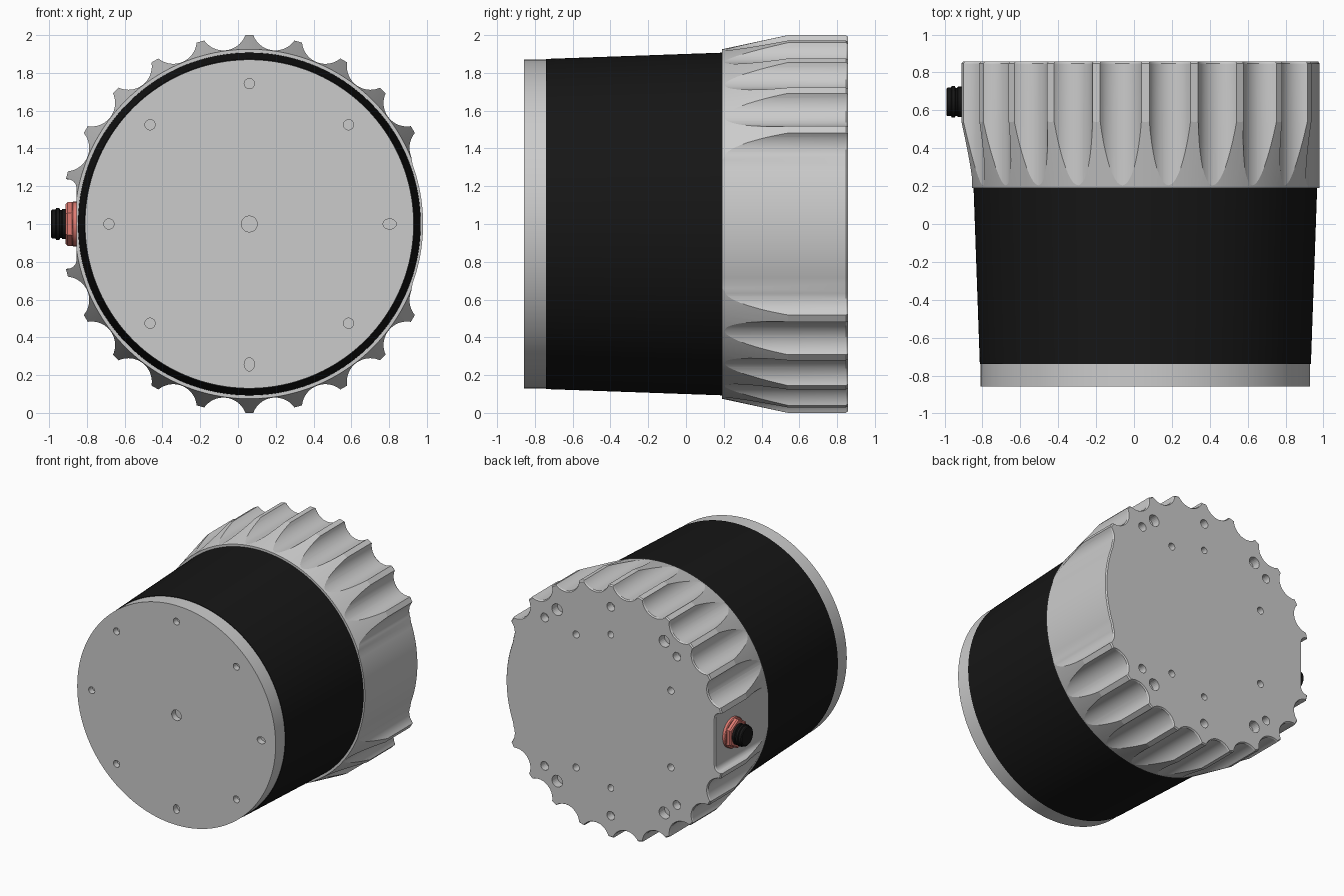
import bpy, bmesh
from math import sin, cos, asin, radians, tau

if "Cube" in bpy.data.objects:
    bpy.data.objects.remove(bpy.data.objects["Cube"])

CX, CZ = 0.06, 1.0          # axis of the round body (runs along y)


def loft(name, solids, colour=None):
    """Each solid is a list of equal-length rings, bridged and capped."""
    bm = bmesh.new()
    for rings in solids:
        vr = [[bm.verts.new(p) for p in ring] for ring in rings]
        n = len(vr[0])
        for a, b in zip(vr, vr[1:]):
            for i in range(n):
                j = (i + 1) % n
                bm.faces.new((a[i], a[j], b[j], b[i]))
        bm.faces.new(vr[0])
        bm.faces.new(vr[-1])
    bmesh.ops.recalc_face_normals(bm, faces=bm.faces)
    mesh = bpy.data.meshes.new(name)
    bm.to_mesh(mesh)
    bm.free()
    ob = bpy.data.objects.new(name, mesh)
    bpy.context.collection.objects.link(ob)
    if colour:
        mat = bpy.data.materials.new(name + "_colour")
        mat.diffuse_color = (*colour, 1)
        mat.use_nodes = True
        mat.node_tree.nodes["Principled BSDF"].inputs["Base Color"].default_value = mat.diffuse_color
        mesh.materials.append(mat)
    return ob


def ring_y(r, y, n=192, u=0, v=0, su=1, sv=1):
    return [(CX + u + r * su * cos(tau * i / n), y, CZ + v + r * sv * sin(tau * i / n))
            for i in range(n)]


def ring_x(r, x, n=48, y=0.645):
    return [(x, y + r * sin(tau * i / n), CZ + r * cos(tau * i / n)) for i in range(n)]


def boolean(ob, cutter, operation):
    mod = ob.modifiers.new("cut", 'BOOLEAN')
    mod.operation, mod.solver, mod.object = operation, 'EXACT', cutter
    bpy.context.view_layer.objects.active = ob
    bpy.ops.object.modifier_apply(modifier=mod.name)
    bpy.data.objects.remove(cutter)


def smooth(ob, angle):
    bpy.ops.object.select_all(action='DESELECT')
    ob.select_set(True)
    bpy.context.view_layer.objects.active = ob
    bpy.ops.object.shade_smooth_by_angle(angle=radians(angle))


# Finned outline: smooth arc on +x, scallops around, flat pocket on -x
EDGE, VALLEY = radians(6.3), 0.928
half_chord, sag = sin(EDGE), cos(EDGE) - VALLEY
R = (half_chord ** 2 + sag ** 2) / (2 * sag)
SWEEP = asin(half_chord / R)


def scallop(mid, start=-1.0, steps=20):
    m, pts = radians(mid), []
    for i in range(steps + 1):
        a = SWEEP * (start + (1 - start) * i / steps)
        rad, tan = VALLEY + R - R * cos(a), R * sin(a)
        pts.append((rad * cos(m) - tan * sin(m), rad * sin(m) + tan * cos(m)))
    return pts


outline = [(0.92 * cos(radians(d)), 0.92 * sin(radians(d))) for d in range(0, 22, 2)]
outline += scallop(22.5, 0, 10)
for k in range(9):
    outline += scallop(37.5 + 15 * k)
p0 = (cos(radians(166.2)), sin(radians(166.2)))
p1, p2 = (-0.915, 0.235), (-0.915, 0.185)
for i in range(13):
    t = i / 12
    outline.append(tuple((1 - t) ** 2 * a + 2 * t * (1 - t) * b + t * t * c
                         for a, b, c in zip(p0, p1, p2)))
outline += [(u, -v) for u, v in reversed(outline[1:])]


def outline_ring(y, s=1.0):
    return [(CX + u * s, y, CZ + v * s) for u, v in outline]


# Finned housing, trimmed by a cone at its front
housing = loft("finned_housing", [[outline_ring(0.1), outline_ring(0.847),
                                   outline_ring(0.857, 0.992)]])
cone = loft("cone_trim", [[ring_y(0.925, 0.19), ring_y(1.0, 0.54),
                           ring_y(1.01, 0.56), ring_y(1.01, 0.9)]])
boolean(housing, cone, 'INTERSECT')

# Screw holes in the back face: (u, v, radius), mirrored top to bottom
back = [(0.47, 0.68, 0.046), (-0.47, 0.68, 0.046), (0.58, 0.588, 0.034),
        (-0.58, 0.588, 0.034), (0, 0.828, 0.034), (0, 0.608, 0.026),
        (0.304, 0.527, 0.028), (-0.527, 0.304, 0.028)]
holes = [[ring_y(r, 0.79, 24, u, v * s), ring_y(r, 0.9, 24, u, v * s)]
         for u, v, r in back for s in (1, -1)]
boolean(housing, loft("back_holes", holes), 'DIFFERENCE')
smooth(housing, 10)

# Dark tapered barrel
barrel = loft("barrel", [[ring_y(0.874, -0.74), ring_y(0.907, 0.19)]], (0.008, 0.008, 0.008))
smooth(barrel, 30)

# Front plate with a ring of holes, two of them slotted, and a centre hole
plate = loft("front_plate", [[ring_y(0.87, -0.857), ring_y(0.87, -0.74)]])
holes = [[ring_y(0.042, -0.9, 24), ring_y(0.042, -0.81, 24)]]
for k in range(8):
    a = tau * k / 8
    u, v = 0.743 * cos(a), 0.743 * sin(a)
    su, sv = (1.3 if k == 0 else 1), (1.3 if k == 6 else 1)
    holes.append([ring_y(0.027, y, 24, u, v, su, sv) for y in (-0.9, -0.81)])
boolean(plate, loft("front_holes", holes), 'DIFFERENCE')
smooth(plate, 30)

# Side connector: red flange and hex nut, dark threaded plug
RED = (0.75, 0.2, 0.17)
flange = loft("connector_flange", [[ring_x(0.118, -0.84), ring_x(0.118, -0.874),
                                    ring_x(0.112, -0.88)]], RED)
nut = loft("connector_nut", [[ring_x(0.117, -0.86, 6), ring_x(0.117, -0.902, 6),
                              ring_x(0.106, -0.912, 6)]], RED)
plug_profile = [(0.08, -0.89), (0.08, -0.93), (0.074, -0.934), (0.074, -0.942),
                (0.084, -0.946), (0.084, -0.962), (0.076, -0.966), (0.076, -0.984),
                (0.07, -0.99)]
plug = loft("connector_plug", [[ring_x(r, x) for r, x in plug_profile]], (0.008, 0.008, 0.008))
for ob in (flange, nut, plug):
    smooth(ob, 30)
